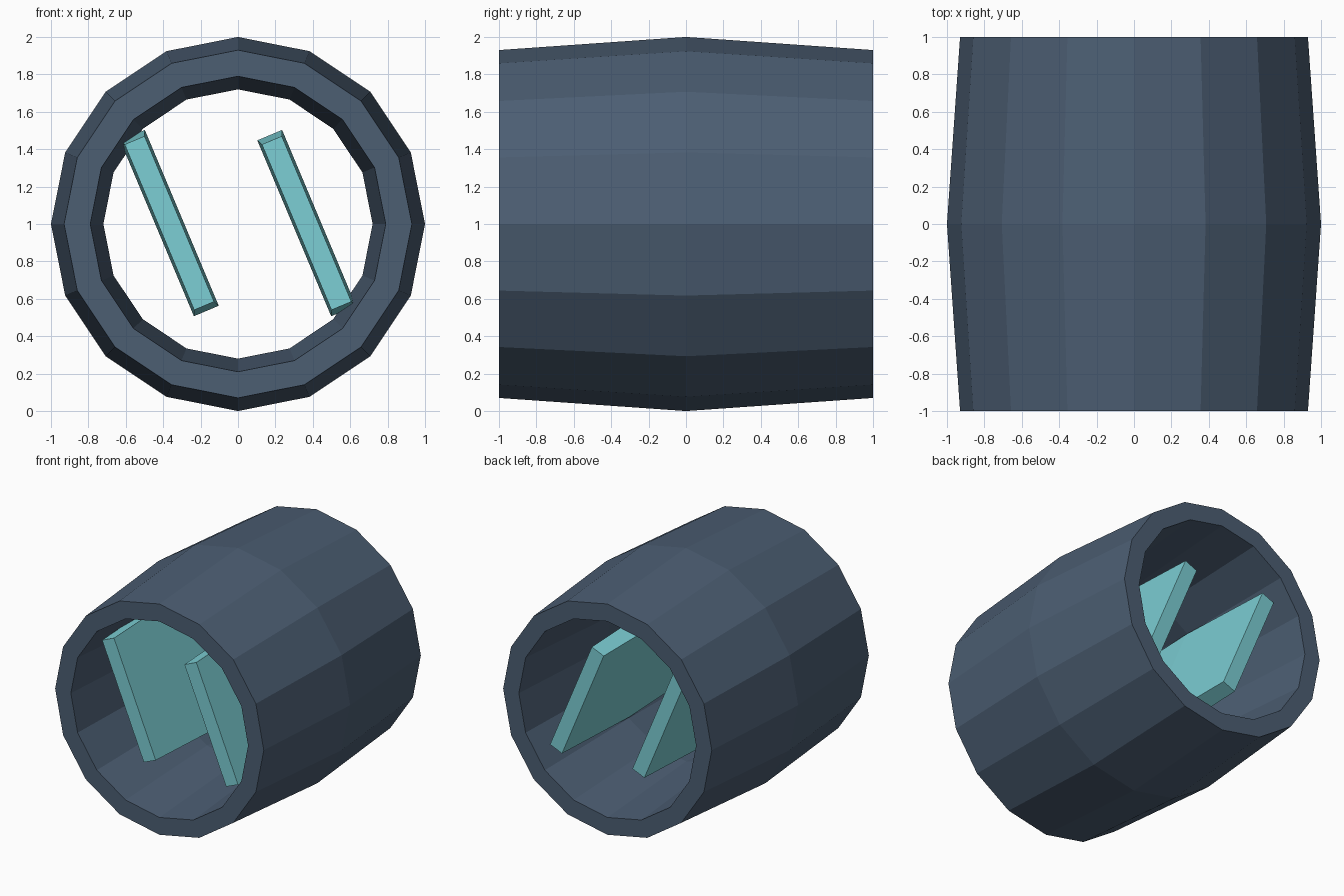
import bpy, bmesh, math
from mathutils import Matrix

if "Cube" in bpy.data.objects:
    bpy.data.objects.remove(bpy.data.objects["Cube"])


def material(name, rgb):
    m = bpy.data.materials.new(name)
    m.diffuse_color = (*rgb, 1.0)
    m.use_nodes = True
    m.node_tree.nodes["Principled BSDF"].inputs["Base Color"].default_value = m.diffuse_color
    return m


slate = material("slate_blue", (0.072, 0.112, 0.171))
teal = material("teal", (0.20, 0.62, 0.66))


def loft(name, loops, mat, closed=False):
    """Skin a row of equal-length loops; cap the ends, or join last to first."""
    bm = bmesh.new()
    rings = [[bm.verts.new(p) for p in loop] for loop in loops]
    n = len(rings[0])
    pairs = list(zip(rings, rings[1:]))
    if closed:
        pairs.append((rings[-1], rings[0]))
    else:
        bm.faces.new(rings[0])
        bm.faces.new(rings[-1][::-1])
    for a, b in pairs:
        for i in range(n):
            j = (i + 1) % n
            bm.faces.new((a[i], a[j], b[j], b[i]))
    bmesh.ops.recalc_face_normals(bm, faces=bm.faces)
    mesh = bpy.data.meshes.new(name)
    bm.to_mesh(mesh)
    bm.free()
    mesh.materials.append(mat)
    ob = bpy.data.objects.new(name, mesh)
    bpy.context.collection.objects.link(ob)
    return ob


def circle(r, y, sides=16):
    angles = [2 * math.pi * i / sides for i in range(sides)]
    return [(r * math.cos(a), y, 1 + r * math.sin(a)) for a in angles]


# Open 16-sided barrel: bulging outside, slightly narrowed bore
profile = [(0.93, -1), (1.0, 0), (0.93, 1), (0.79, 1), (0.72, 0), (0.79, -1)]
loft("barrel", [circle(r, y) for r, y in profile], slate, closed=True)


# Two slanted plates inside, thickest at mid depth
def section(w, h, y):
    return [(sx * w / 2, y, sz * h / 2)
            for sx, sz in ((-1, -1), (1, -1), (1, 1), (-1, 1))]


for side, x in (("left", -0.367), ("right", 0.367)):
    plate = loft(side + "_plate",
                 [section(0.115, 0.96, -0.865), section(0.144, 1.02, 0),
                  section(0.115, 0.96, 0.865)], teal)
    plate.data.transform(Matrix.Translation((x, 0, 1.005))
                         @ Matrix.Rotation(math.radians(-22.8), 4, 'Y'))
